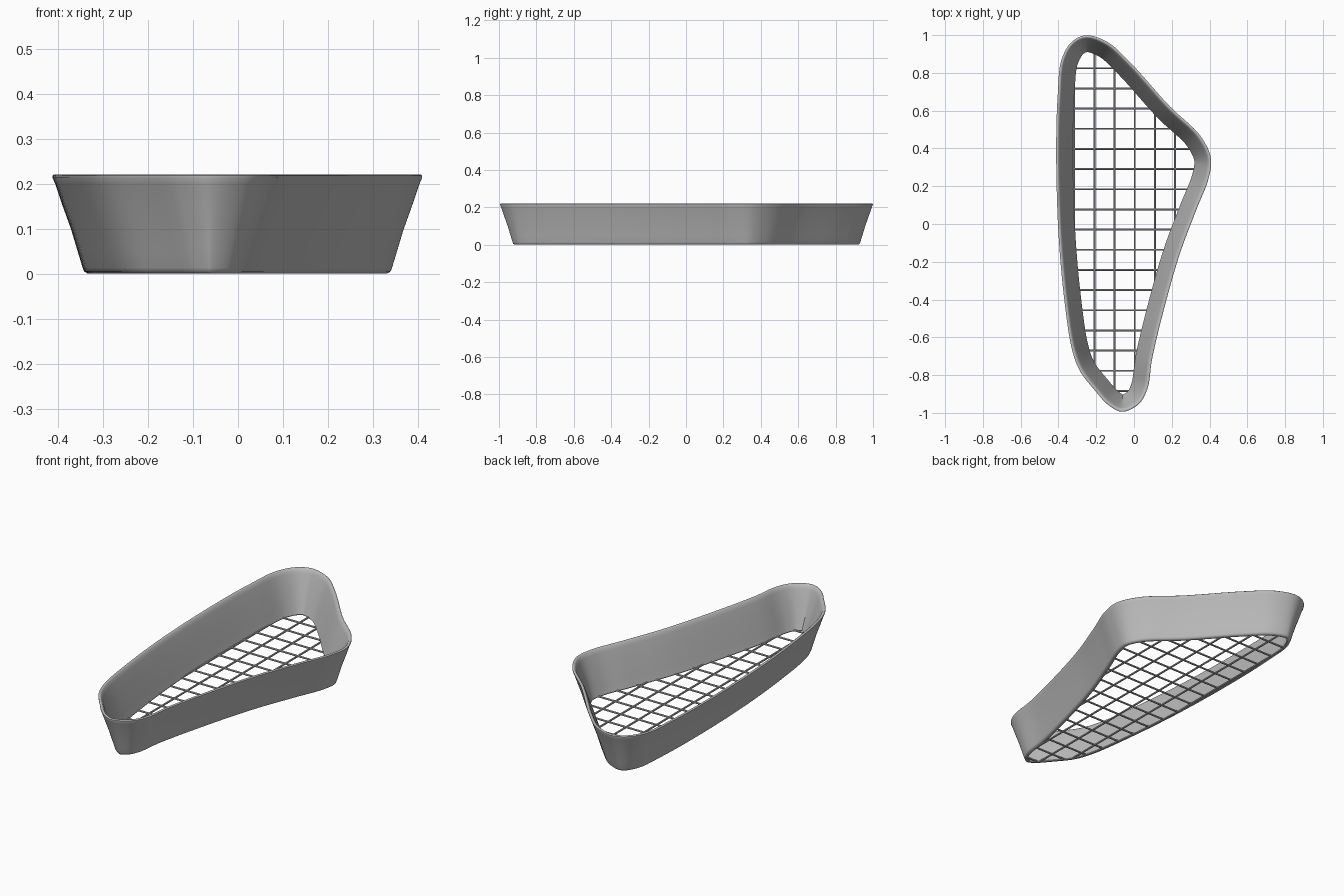
import bpy, bmesh, math
from mathutils import Vector, Matrix

if "Cube" in bpy.data.objects:
    bpy.data.objects.remove(bpy.data.objects["Cube"])

grey = bpy.data.materials.new("plain grey")
grey.use_nodes = True
COLOUR = (0.5, 0.5, 0.5, 1)
grey.diffuse_color = COLOUR
grey.node_tree.nodes["Principled BSDF"].inputs["Base Color"].default_value = COLOUR

# Rim outline, anticlockwise from the back tip
RIM = [(-.254, 1), (-.33, .965), (-.385, .87), (-.405, .68), (-.413, .4), (-.402, -.03),
       (-.37, -.4), (-.328, -.67), (-.286, -.78), (-.206, -.884), (-.138, -.958),
       (-.063, -.995), (.025, -.955), (.072, -.873), (.097, -.714), (.16, -.45),
       (.243, -.16), (.333, .08), (.395, .238), (.408, .35), (.35, .47),
       (.19, .624), (-.02, .857), (-.138, .963)]
# Wall cross-section as (inset from rim, height): outside up, over the rim, inside down
WALL = [(.088, .002), (.078, .002), (.071, .006), (.068, .014), (.057, .05), (.042, .1),
        (.024, .15), (.007, .2), (.001, .214), (.001, .219), (.005, .222), (.011, .222),
        (.016, .218), (.024, .2), (.041, .15), (.059, .1), (.075, .05), (.087, .014), (.09, .006)]
STEPS = 8


def smooth_loop(points):
    """Closed spline through the points, with centripetal knots."""
    pts = [Vector(p) for p in points]
    n, out = len(pts), []
    for i in range(n):
        a, b, c, d = (pts[(i + k) % n] for k in (-1, 0, 1, 2))
        t1 = math.sqrt((b - a).length)
        t2 = t1 + math.sqrt((c - b).length)
        t3 = t2 + math.sqrt((d - c).length)
        for s in range(STEPS):
            t = t1 + (t2 - t1) * s / STEPS
            ab = a.lerp(b, t / t1)
            bc = b.lerp(c, (t - t1) / (t2 - t1))
            cd = c.lerp(d, (t - t2) / (t3 - t2))
            out.append(ab.lerp(bc, t / t2).lerp(bc.lerp(cd, (t - t1) / (t3 - t1)), (t - t1) / (t2 - t1)))
    return out


def inset(loop, amount):
    result = []
    for i, p in enumerate(loop):
        t = (loop[(i + 1) % len(loop)] - loop[i - 1]).normalized()
        result.append(p + Vector((-t.y, t.x)) * amount)
    return result


def add_object(name, bm):
    bmesh.ops.recalc_face_normals(bm, faces=bm.faces[:])
    mesh = bpy.data.meshes.new(name)
    bm.to_mesh(mesh)
    bm.free()
    mesh.materials.append(grey)
    obj = bpy.data.objects.new(name, mesh)
    bpy.context.collection.objects.link(obj)
    bpy.ops.object.select_all(action="DESELECT")
    obj.select_set(True)
    bpy.context.view_layer.objects.active = obj
    bpy.ops.object.shade_smooth_by_angle(angle=math.radians(40))
    return obj


# Flared wall: the cross-section swept round the outline
rim = smooth_loop(RIM)
bm = bmesh.new()
rings = [[bm.verts.new((p.x, p.y, z)) for p in inset(rim, d)] for d, z in WALL]
for k, ring in enumerate(rings):
    below = rings[k - 1]
    for i in range(len(ring)):
        bm.faces.new((below[i - 1], below[i], ring[i], ring[i - 1]))
add_object("basket_wall", bm)

# Wire floor: rods cut to the span of the base
base = inset(rim, .08)


def span(axis, value):
    """Range along the other axis where a grid line crosses the base."""
    hits = []
    for i, q in enumerate(base):
        p = base[i - 1]
        if (p[axis] - value) * (q[axis] - value) < 0:
            hits.append(p.lerp(q, (value - p[axis]) / (q[axis] - p[axis]))[1 - axis])
    return (min(hits), max(hits)) if hits else None


def wire_set(name, axis, first, count, spacing, height):
    bm = bmesh.new()
    for i in range(count):
        value = first + i * spacing
        ends = span(axis, value)
        if not ends:
            continue
        mid = Vector((0, 0, height))
        mid[axis] = value
        mid[1 - axis] = sum(ends) / 2
        turn = Matrix.Rotation(math.pi / 2, 4, "X" if axis == 0 else "Y")
        bmesh.ops.create_cone(bm, cap_ends=True, segments=8, radius1=.005, radius2=.005,
                              depth=ends[1] - ends[0], matrix=Matrix.Translation(mid) @ turn)
    add_object(name, bm)


wire_set("long_floor_wires", 0, -.317, 6, .107, .006)
wire_set("cross_floor_wires", 1, -.884, 17, .1068, .006)
